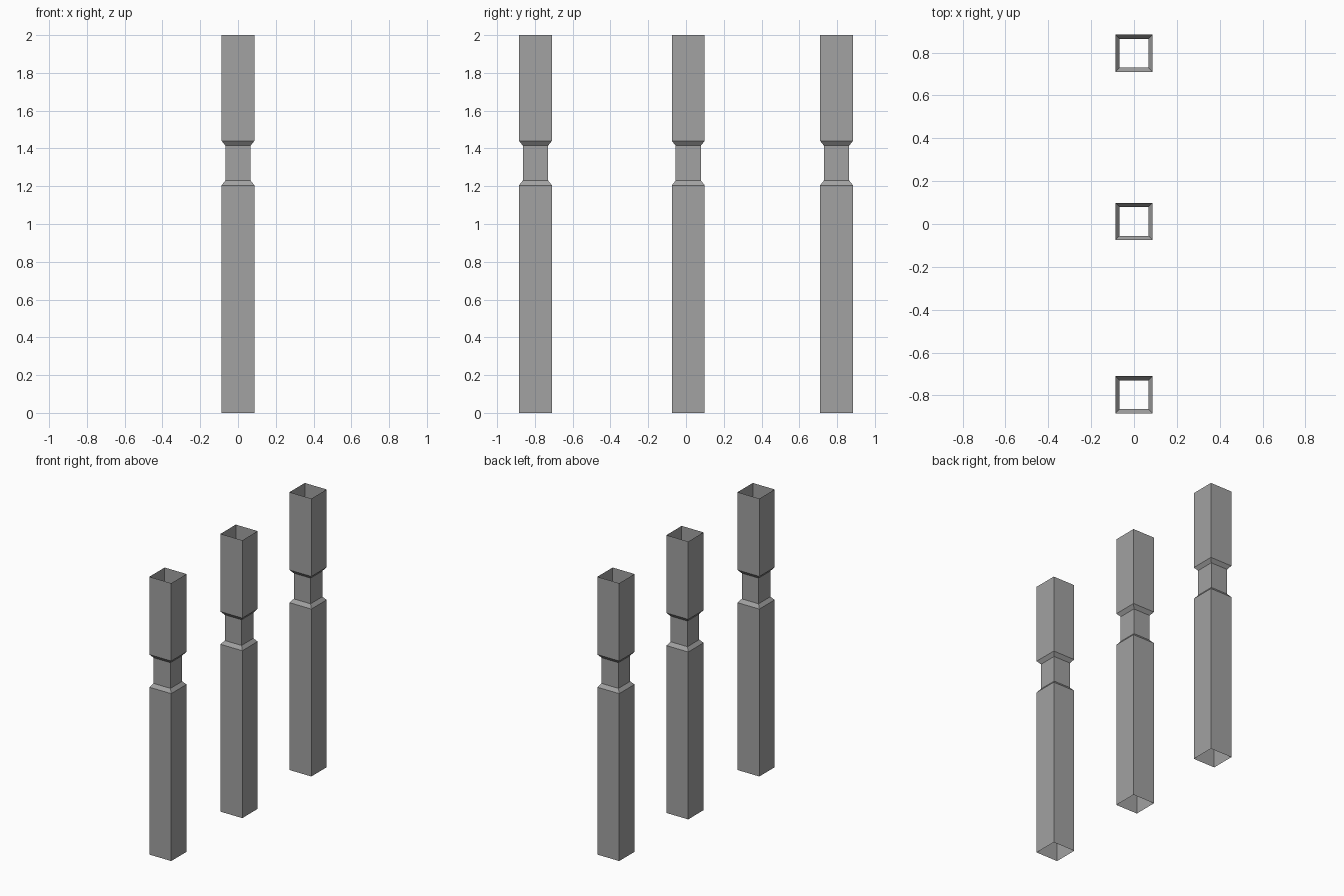
import bpy
import bmesh

cube = bpy.data.objects.get("Cube")
if cube:
    bpy.data.objects.remove(cube, do_unlink=True)

# Single plain grey
grey = bpy.data.materials.new("plain grey")
grey.use_nodes = True
colour = (0.36, 0.36, 0.36, 1)
grey.diffuse_color = colour
grey.node_tree.nodes["Principled BSDF"].inputs["Base Color"].default_value = colour

WIDE, NECK = 0.087, 0.067
# Half width and height of each square section, bottom to top
PROFILE = [(WIDE, 0), (WIDE, 1.205), (NECK, 1.23),
           (NECK, 1.415), (WIDE, 1.44), (WIDE, 2)]
CORNERS = [(-1, -1), (1, -1), (1, 1), (-1, 1)]


def make_post(name, y):
    """Hollow square post, open at both ends, with a narrowed neck."""
    bm = bmesh.new()
    rings = [[bm.verts.new((h * cx, h * cy, z)) for cx, cy in CORNERS]
             for h, z in PROFILE]
    for low, high in zip(rings, rings[1:]):
        for i in range(4):
            j = (i + 1) % 4
            bm.faces.new((low[i], low[j], high[j], high[i]))
    mesh = bpy.data.meshes.new(name)
    bm.to_mesh(mesh)
    bm.free()
    mesh.materials.append(grey)
    post = bpy.data.objects.new(name, mesh)
    post.location.y = y
    bpy.context.collection.objects.link(post)


# Row of three posts, front to back
for name, y in (("front_post", -0.797), ("middle_post", 0.012), ("back_post", 0.797)):
    make_post(name, y)
